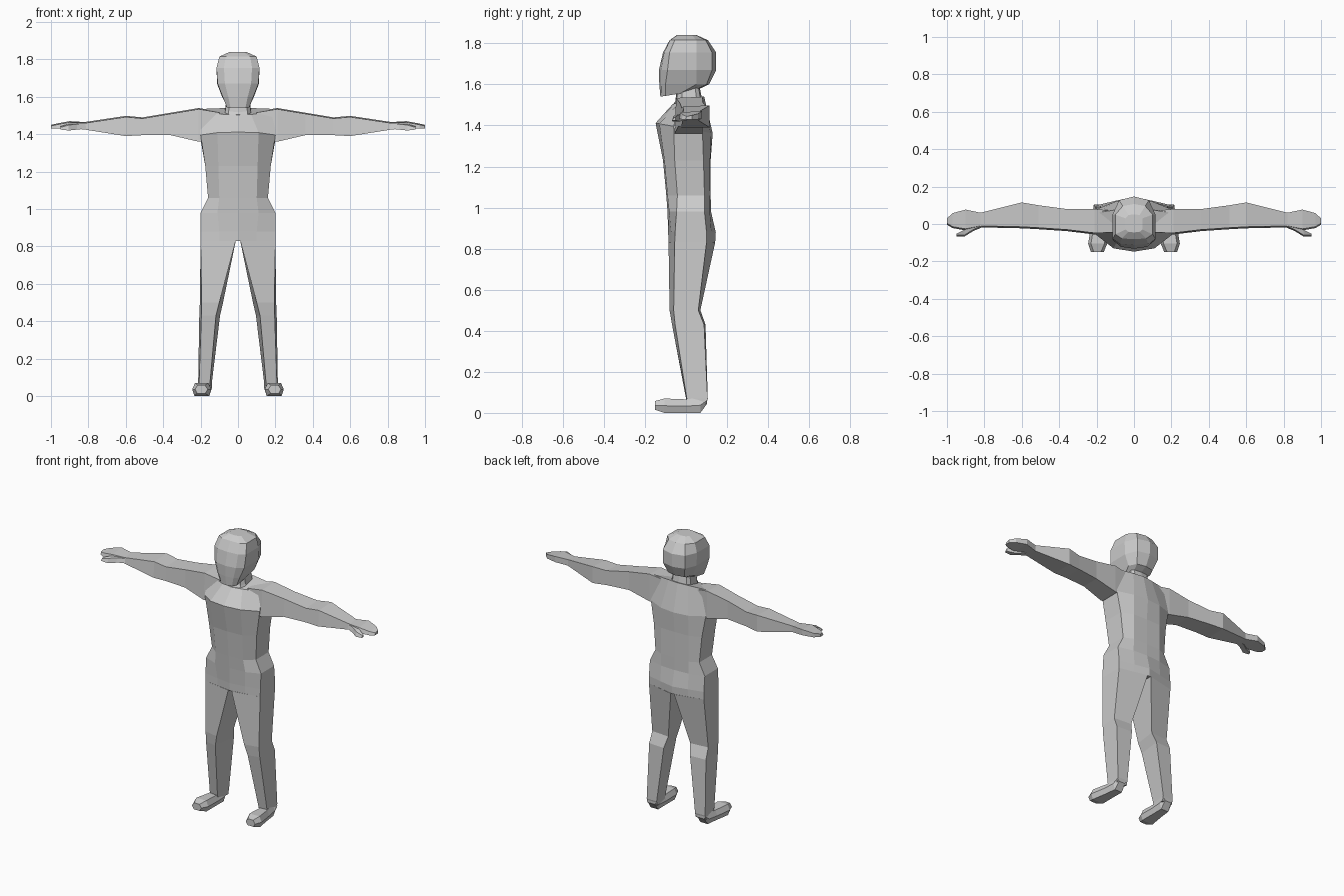
import bpy
import bmesh

cube = bpy.data.objects.get("Cube")
if cube:
    bpy.data.objects.remove(cube, do_unlink=True)

grey = bpy.data.materials.new("light_grey")
grey.use_nodes = True
grey.diffuse_color = (0.6, 0.6, 0.6, 1)
grey.node_tree.nodes["Principled BSDF"].inputs["Base Color"].default_value = (0.6, 0.6, 0.6, 1)


def loft(name, rings, mirror=False):
    """Skin closed rings of equal length, cap both ends, optionally mirror across x."""
    bm = bmesh.new()
    loops = [[bm.verts.new(p) for p in ring] for ring in rings]
    n = len(loops[0])
    for a, b in zip(loops, loops[1:]):
        for i in range(n):
            j = (i + 1) % n
            bm.faces.new((a[i], a[j], b[j], b[i]))
    bm.faces.new(loops[0])
    bm.faces.new(loops[-1])
    bmesh.ops.recalc_face_normals(bm, faces=bm.faces)
    mesh = bpy.data.meshes.new(name)
    bm.to_mesh(mesh)
    bm.free()
    mesh.materials.append(grey)
    obj = bpy.data.objects.new(name, mesh)
    bpy.context.collection.objects.link(obj)
    if mirror:
        mod = obj.modifiers.new("mirror", "MIRROR")
        mod.use_clip = False
        mod.use_mirror_merge = False
    return obj


def body_ring(z, slope, half):
    """Symmetric horizontal ring from a half outline running front to back."""
    full = half + [(-x, y) for x, y in reversed(half[1:-1])]
    return [(x, y, z + slope * y) for x, y in full]


def arm_ring(x, front, back, low, high):
    return [(x, front - 0.008, low), (x, back, low),
            (x, back, high), (x, front, high - 0.006)]


def leg_ring(z, outer, inner, of, ob, nf, nb, skew):
    return [(outer, of, z), (outer + skew / 2, ob, z), (inner - skew, nb, z), (inner, nf, z)]


def foot_ring(y, x0, x1, low, high):
    mid = low + (high - low) * 0.5
    return [(x0 + 0.012, y, low), (x1 - 0.012, y, low), (x1, y, mid),
            (x1 - 0.015, y, high), (x0 + 0.015, y, high), (x0, y, mid)]


# Torso from crotch to shoulders
loft("torso", [body_ring(*r) for r in [
    (0.83, 0, [(0, -.085), (.1, -.07), (.2, -.055), (.2, .1), (.1, .121), (0, .142)]),
    (0.88, 0, [(0, -.087), (.1, -.072), (.2, -.053), (.2, .1), (.1, .124), (0, .145)]),
    (0.98, 0, [(0, -.09), (.11, -.082), (.2, -.046), (.2, .09), (.1, .116), (0, .122)]),
    (1.06, 0, [(0, -.096), (.1, -.09), (.16, -.042), (.16, .09), (.1, .118), (0, .12)]),
    (1.23, 0, [(0, -.112), (.105, -.105), (.175, -.055), (.175, .085), (.1, .117), (0, .12)]),
    (1.385, -.18, [(0, -.148), (.11, -.13), (.2, -.06), (.2, .08), (.1, .12), (0, .13)]),
    (1.52, .25, [(0, -.065), (.07, -.055), (.2, -.03), (.2, .06), (.07, .08), (0, .088)]),
]])

# Neck
loft("neck", [body_ring(*r) for r in [
    (1.48, 0, [(0, -.075), (.055, -.065), (.075, -.03), (.075, .06), (.055, .085), (0, .095)]),
    (1.53, .2, [(0, -.052), (.05, -.046), (.068, -.02), (.068, .05), (.05, .068), (0, .075)]),
    (1.62, 0, [(0, -.04), (.04, -.036), (.055, -.02), (.055, .04), (.045, .056), (0, .06)]),
]])

# Head with a tilted jaw line
loft("head", [body_ring(*r) for r in [
    (1.56, .16, [(0, -.125), (.04, -.12), (.06, -.1), (.06, -.03), (.04, .03), (0, .04)]),
    (1.60, 0, [(0, -.13), (.052, -.122), (.082, -.1), (.085, .05), (.06, .1), (0, .112)]),
    (1.67, 0, [(0, -.132), (.07, -.122), (.109, -.09), (.112, .05), (.08, .127), (0, .147)]),
    (1.755, 0, [(0, -.112), (.075, -.106), (.115, -.08), (.115, .05), (.08, .127), (0, .147)]),
    (1.815, 0, [(0, -.08), (.065, -.078), (.1, -.055), (.1, .05), (.06, .096), (0, .107)]),
    (1.84, 0, [(0, -.045), (.03, -.042), (.045, -.03), (.045, .03), (.03, .048), (0, .052)]),
]])

# Arms with mitten hands
loft("arms", [arm_ring(*r) for r in [
    (.10, -.045, .07, 1.38, 1.522),
    (.21, -.048, .08, 1.36, 1.54),
    (.36, -.03, .08, 1.395, 1.515),
    (.51, -.02, .10, 1.395, 1.49),
    (.60, -.015, .115, 1.39, 1.498),
    (.82, -.01, .06, 1.425, 1.465),
    (.90, -.026, .077, 1.433, 1.47),
    (.97, -.014, .058, 1.43, 1.457),
    (1.0, .004, .03, 1.43, 1.45),
]], mirror=True)

# Thumbs
loft("thumbs", [arm_ring(*r) for r in [
    (.80, -.005, .02, 1.43, 1.46),
    (.86, -.03, .0, 1.425, 1.46),
    (.905, -.058, -.03, 1.42, 1.455),
    (.95, -.06, -.052, 1.425, 1.442),
]], mirror=True)

# Legs from crotch to heel
loft("legs", [leg_ring(*r) for r in [
    (.83, .2, .012, -.055, .1, -.085, .142, 0),
    (.50, .194, .10, -.06, .06, -.08, .07, .02),
    (.43, .196, .118, -.053, .088, -.068, .095, .022),
    (.07, .208, .15, .004, .105, 0, .106, .01),
    (.04, .208, .15, .01, .098, .01, .098, .01),
]], mirror=True)

# Feet from toe to heel
loft("feet", [foot_ring(*r) for r in [
    (-.15, .162, .23, .015, .058),
    (-.105, .143, .245, 0, .07),
    (0, .143, .228, 0, .066),
    (.07, .142, .22, 0, .075),
    (.103, .145, .215, .045, .078),
]], mirror=True)
